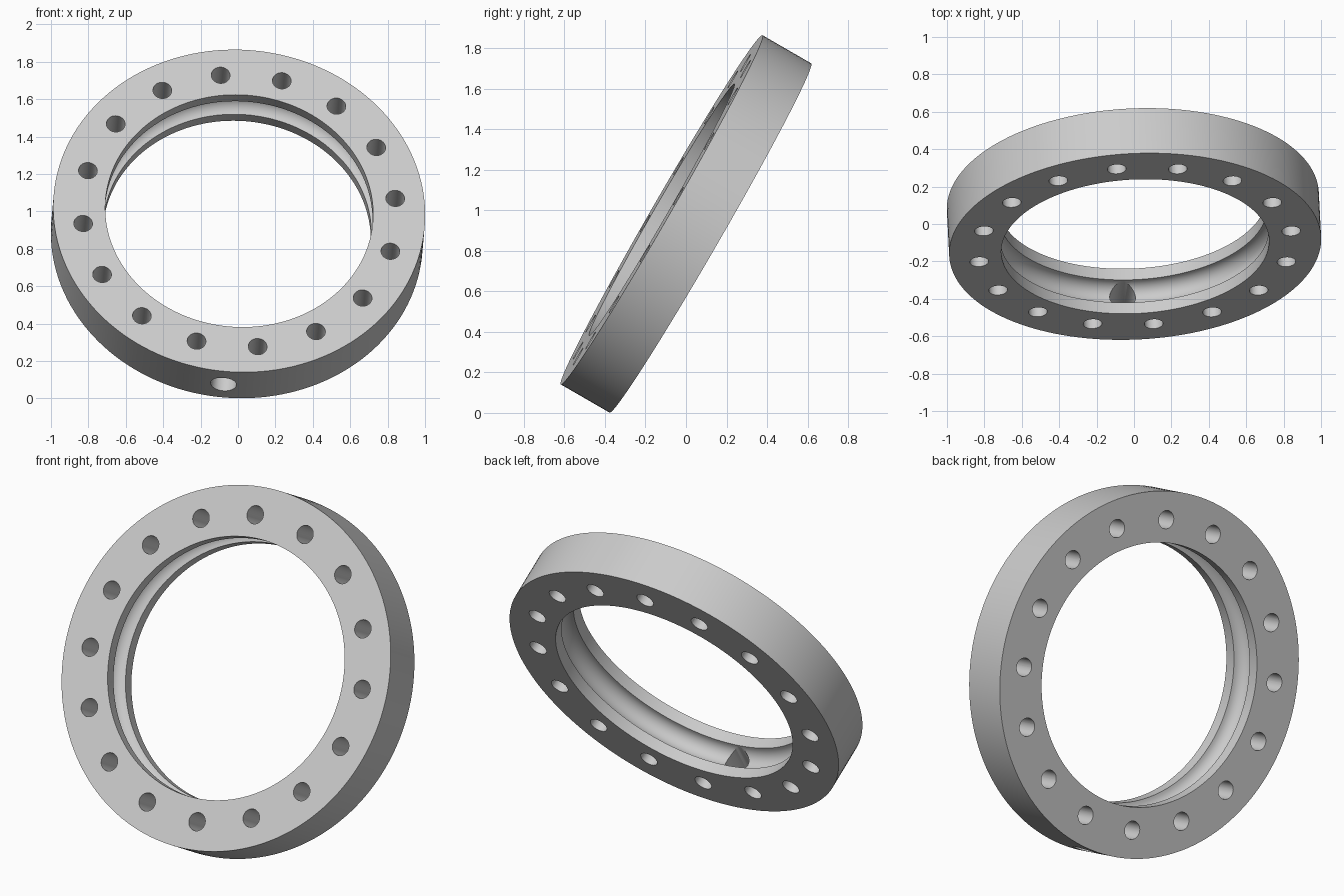
import bpy, bmesh
from math import cos, sin, pi, radians
from mathutils import Matrix, Vector

if "Cube" in bpy.data.objects:
    bpy.data.objects.remove(bpy.data.objects["Cube"], do_unlink=True)

OUTER, INNER, HALF = 0.9955, 0.717, 0.139   # ring radii and half thickness
GROOVE = 0.07                               # groove radius
BOLTS, BOLT_CIRCLE, BOLT_R = 16, 0.841, 0.05

grey = bpy.data.materials.new("light grey")
grey.use_nodes = True
color = (0.6, 0.6, 0.6, 1)
grey.diffuse_color = color
grey.node_tree.nodes["Principled BSDF"].inputs["Base Color"].default_value = color


def add_object(name, bm):
    mesh = bpy.data.meshes.new(name)
    bmesh.ops.recalc_face_normals(bm, faces=bm.faces)
    bm.to_mesh(mesh)
    bm.free()
    obj = bpy.data.objects.new(name, mesh)
    bpy.context.collection.objects.link(obj)
    mesh.materials.append(grey)
    return obj


def add_cylinder(bm, radius, depth, matrix):
    bmesh.ops.create_cone(bm, cap_ends=True, segments=48, radius1=radius,
                          radius2=radius, depth=depth, matrix=matrix)


# Ring: rectangular section with a half-round groove around the bore
profile = [(INNER, -HALF), (OUTER, -HALF), (OUTER, HALF), (INNER, HALF)]
steps = 14
for i in range(steps + 1):
    a = pi / 2 - pi * i / steps
    profile.append((INNER + GROOVE * cos(a), GROOVE * sin(a)))
bm = bmesh.new()
verts = [bm.verts.new((r, 0, z)) for r, z in profile]
edges = [bm.edges.new((v, verts[(i + 1) % len(verts)])) for i, v in enumerate(verts)]
bmesh.ops.spin(bm, geom=verts + edges, axis=(0, 0, 1), cent=(0, 0, 0),
               angle=2 * pi, steps=144, use_merge=True)
bmesh.ops.remove_doubles(bm, verts=bm.verts, dist=0.0001)
ring = add_object("flange_ring", bm)

# Cutters: axial bolt holes and one radial port into the groove
bm = bmesh.new()
for i in range(BOLTS):
    a = 2 * pi * i / BOLTS
    add_cylinder(bm, BOLT_R, 4 * HALF,
                 Matrix.Translation((BOLT_CIRCLE * cos(a), BOLT_CIRCLE * sin(a), 0)))
port_angle = -pi / 2 - pi / BOLTS
add_cylinder(bm, GROOVE - 0.001, 0.5,
             Matrix.Rotation(port_angle, 4, 'Z')
             @ Matrix.Translation((INNER + 0.2, 0, 0))
             @ Matrix.Rotation(radians(90), 4, 'Y'))
cutter = add_object("hole_cutter", bm)
cutter.hide_render = True

cut = ring.modifiers.new("holes", 'BOOLEAN')
cut.operation = 'DIFFERENCE'
cut.solver = 'EXACT'
cut.object = cutter
bpy.context.view_layer.objects.active = ring
ring.select_set(True)
cutter.select_set(False)
bpy.ops.object.modifier_apply(modifier=cut.name)
bpy.data.objects.remove(cutter, do_unlink=True)
bpy.ops.object.shade_smooth_by_angle(angle=radians(30))

# Tilt the ring so that its face looks forward and up
z_axis = Vector((0.045, -0.866, 0.5)).normalized()
y_axis = Vector((-0.118, 0.493, 0.865))
y_axis = (y_axis - z_axis * y_axis.dot(z_axis)).normalized()
x_axis = y_axis.cross(z_axis)
turn = Matrix((x_axis, y_axis, z_axis)).transposed().to_4x4()
ring.matrix_world = Matrix.Translation((0, 0, 0.933)) @ turn
